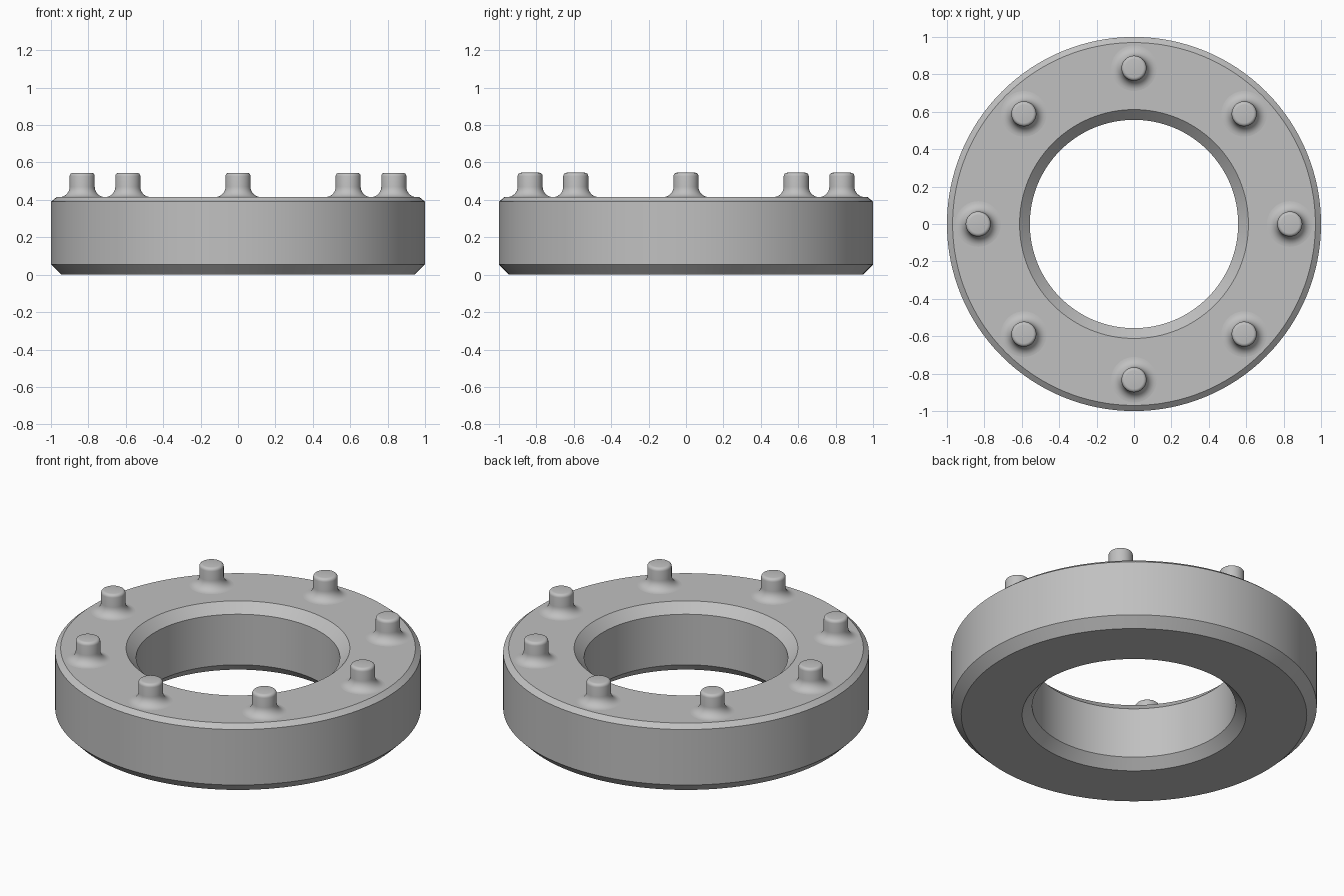
import bpy
import bmesh
from math import sin, cos, pi, radians

cube = bpy.data.objects.get("Cube")
if cube:
    bpy.data.objects.remove(cube, do_unlink=True)

grey = bpy.data.materials.new("plain grey")
grey.use_nodes = True
colour = (0.53, 0.53, 0.53, 1)
grey.diffuse_color = colour
grey.node_tree.nodes["Principled BSDF"].inputs["Base Color"].default_value = colour


def lathe(name, profile, steps, closed, location=(0, 0, 0)):
    """Spin a (radius, height) profile around z; an open one ends in a cap."""
    bm = bmesh.new()
    rings = []
    for r, z in profile:
        rings.append([bm.verts.new((r * cos(2 * pi * i / steps),
                                    r * sin(2 * pi * i / steps), z))
                      for i in range(steps)])
    pairs = list(zip(rings, rings[1:]))
    if closed:
        pairs.append((rings[-1], rings[0]))
    for low, high in pairs:
        for i in range(steps):
            j = (i + 1) % steps
            bm.faces.new((low[i], low[j], high[j], high[i]))
    if not closed:
        bm.faces.new(rings[-1])
    mesh = bpy.data.meshes.new(name)
    bm.to_mesh(mesh)
    bm.free()
    mesh.materials.append(grey)
    obj = bpy.data.objects.new(name, mesh)
    obj.location = location
    bpy.context.collection.objects.link(obj)
    bpy.ops.object.select_all(action="DESELECT")
    obj.select_set(True)
    bpy.context.view_layer.objects.active = obj
    bpy.ops.object.shade_smooth_by_angle(angle=radians(30))
    return obj


# Ring body with chamfered rims
top, bore, cut = 0.415, 0.557, 0.055
lathe("ring_body", [
    (bore + cut, 0), (1 - cut, 0), (1, cut), (1, top - 0.025),
    (0.97, top), (bore + cut, top), (bore, top - cut), (bore, cut),
], 128, True)

# Stud profile: flared foot, straight neck, rounded crown
neck, fillet, crown, height = 0.067, 0.055, 0.018, 0.13
quarter = [i / 8 * pi / 2 for i in range(9)]
stud = [(neck + fillet * (1 - sin(a)), fillet * (1 - cos(a))) for a in quarter]
stud += [(neck - crown * (1 - cos(a)), height - crown * (1 - sin(a)))
         for a in quarter[::2]]

# Eight studs evenly spaced around the top face
for k in range(8):
    a = k * pi / 4
    lathe(f"stud_{k + 1}", stud, 40, False,
          (0.833 * cos(a), 0.833 * sin(a), top))
